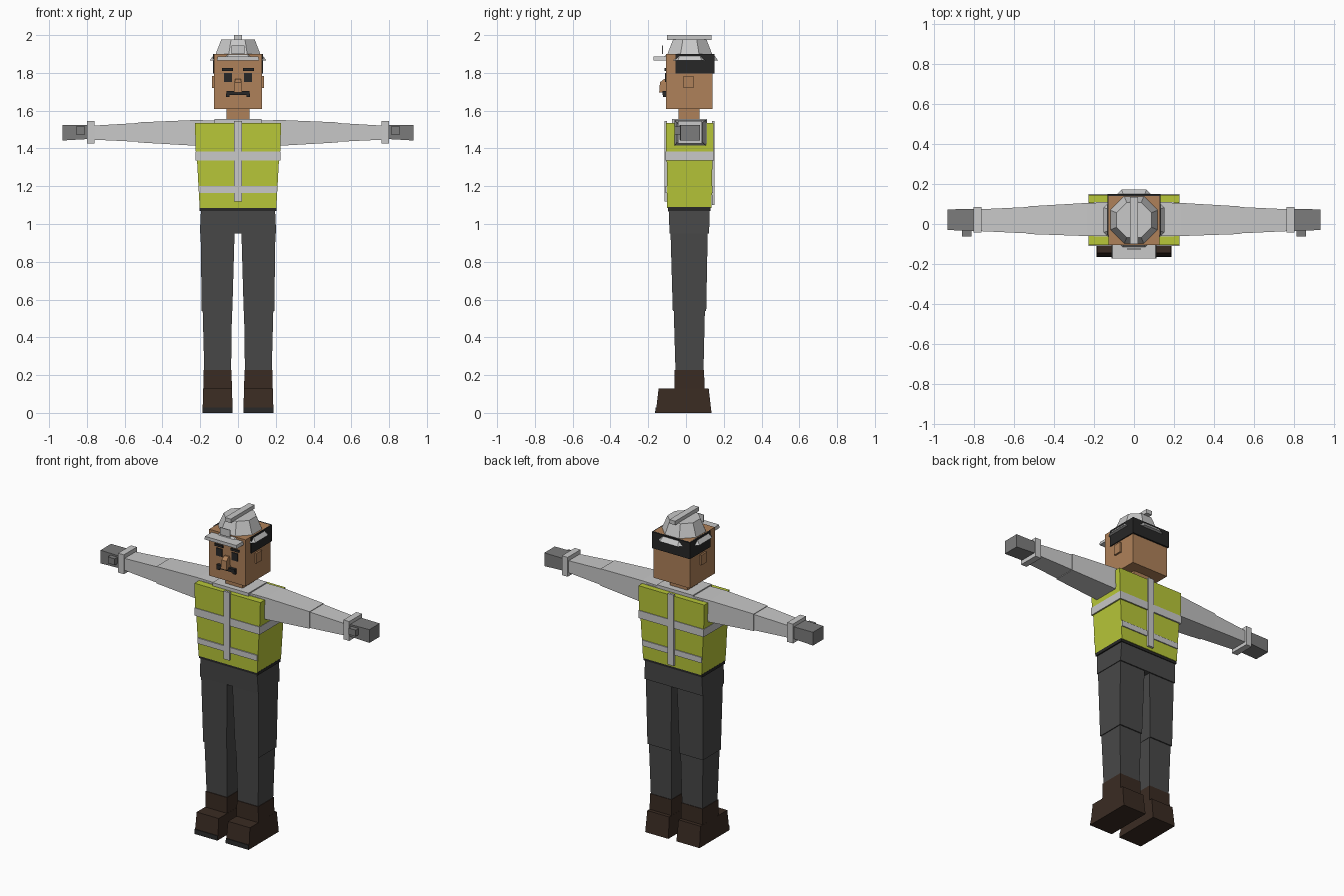
import bpy
import bmesh
import math

cube = bpy.data.objects.get("Cube")
if cube:
    bpy.data.objects.remove(cube, do_unlink=True)


def material(name, r, g, b):
    m = bpy.data.materials.new(name)
    m.use_nodes = True
    m.diffuse_color = (r, g, b, 1)
    m.node_tree.nodes["Principled BSDF"].inputs["Base Color"].default_value = (r, g, b, 1)
    return m


LIME = material("lime", 0.48, 0.57, 0.04)
LIGHT = material("light grey", 0.58, 0.58, 0.58)
TROUSER = material("charcoal", 0.065, 0.065, 0.065)
BROWN = material("dark brown", 0.042, 0.024, 0.016)
SKIN = material("skin", 0.43, 0.22, 0.10)
GLOVE = material("mid grey", 0.2, 0.2, 0.2)
BLACK = material("black", 0.02, 0.02, 0.02)


def finish(name, bm, mat):
    bmesh.ops.recalc_face_normals(bm, faces=bm.faces)
    mesh = bpy.data.meshes.new(name)
    bm.to_mesh(mesh)
    bm.free()
    mesh.materials.append(mat)
    obj = bpy.data.objects.new(name, mesh)
    bpy.context.collection.objects.link(obj)
    return obj


def loft(name, mat, rings):
    """Closed solid through equally sized rings of points."""
    bm = bmesh.new()
    loops = [[bm.verts.new(p) for p in ring] for ring in rings]
    bm.faces.new(loops[0])
    bm.faces.new(loops[-1])
    for a, b in zip(loops, loops[1:]):
        for i in range(len(a)):
            j = (i + 1) % len(a)
            bm.faces.new((a[i], a[j], b[j], b[i]))
    return finish(name, bm, mat)


def tower(name, mat, *levels):
    """Upright block; each level is z, x0, x1, y0, y1."""
    return loft(name, mat, [[(x0, y0, z), (x1, y0, z), (x1, y1, z), (x0, y1, z)]
                            for z, x0, x1, y0, y1 in levels])


def beam(name, mat, *stations):
    """Sideways block; each station is x, y0, y1, z0, z1."""
    return loft(name, mat, [[(x, y0, z0), (x, y1, z0), (x, y1, z1), (x, y0, z1)]
                            for x, y0, y1, z0, z1 in stations])


def box(name, mat, x0, x1, y0, y1, z0, z1):
    return tower(name, mat, (z0, x0, x1, y0, y1), (z1, x0, x1, y0, y1))


def octagon(z, apothem, cy=0.02):
    r = apothem / math.cos(math.pi / 8)
    return [(r * math.cos((k + 0.5) * math.pi / 4),
             cy + r * math.sin((k + 0.5) * math.pi / 4), z) for k in range(8)]


def mirrored(obj):
    """Adds the matching part on the other side and names the pair."""
    base = obj.name
    obj.name = "left_" + base
    bm = bmesh.new()
    bm.from_mesh(obj.data)
    for v in bm.verts:
        v.co.x = -v.co.x
    finish("right_" + base, bm, obj.data.materials[0])


# Legs and boots
mirrored(tower("thigh", TROUSER, (0.54, 0.03, 0.192, -0.07, 0.107), (0.96, 0.018, 0.198, -0.082, 0.115)))
mirrored(tower("shin", TROUSER, (0.2, 0.037, 0.178, -0.055, 0.092), (0.545, 0.032, 0.187, -0.065, 0.1)))
mirrored(tower("boot_shaft", BROWN, (0.1, 0.032, 0.184, -0.062, 0.098), (0.228, 0.034, 0.182, -0.06, 0.096)))
mirrored(tower("boot_foot", BROWN, (0, 0.028, 0.188, -0.16, 0.135), (0.13, 0.032, 0.184, -0.145, 0.12)))
mirrored(tower("toe_sole", BLACK, (0, 0.028, 0.188, -0.164, -0.158), (0.028, 0.029, 0.187, -0.161, -0.155)))

# Hips and belt
tower("hips", TROUSER, (0.95, -0.202, 0.202, -0.087, 0.122), (1.08, -0.196, 0.196, -0.092, 0.126))
box("belt", BLACK, -0.204, 0.204, -0.096, 0.131, 1.07, 1.09)

# Vest body, chest panels and armhole sides
tower("vest_lower", LIME, (1.085, -0.203, 0.203, -0.1, 0.135), (1.34, -0.217, 0.217, -0.102, 0.14))
tower("vest_side_band", LIME, (1.335, -0.222, 0.222, -0.105, 0.145), (1.425, -0.225, 0.225, -0.105, 0.145))
for name, y0, y1 in (("front", -0.105, -0.06), ("back", 0.108, 0.145)):
    tower("vest_chest_" + name, LIME, (1.42, -0.225, 0.225, y0, y1), (1.535, -0.228, 0.228, y0, y1))
box("shirt_chest", LIGHT, -0.2, 0.2, -0.062, 0.11, 1.4, 1.538)
box("shirt_collar", LIGHT, -0.125, 0.125, -0.075, 0.11, 1.5, 1.555)

# Reflective strips
box("chest_strip", LIGHT, -0.226, 0.226, -0.109, 0.149, 1.335, 1.383)
for name, y0, y1 in (("front", -0.108, -0.1), ("back", 0.135, 0.143)):
    box("waist_strip_" + name, LIGHT, -0.206, 0.206, y0, y1, 1.165, 1.2)
for name, y0, y1, z0 in (("front", -0.114, -0.1, 1.12), ("back", 0.138, 0.152, 1.1)):
    box("centre_strip_" + name, LIGHT, -0.02, 0.02, y0, y1, z0, 1.545)

# Arms and hands
mirrored(beam("upper_sleeve", LIGHT, (0.1, -0.06, 0.108, 1.415, 1.548), (0.235, -0.06, 0.105, 1.415, 1.55),
              (0.53, -0.05, 0.088, 1.432, 1.538)))
mirrored(beam("forearm", LIGHT, (0.52, -0.047, 0.085, 1.435, 1.535), (0.78, -0.035, 0.073, 1.447, 1.52)))
mirrored(box("cuff", LIGHT, 0.76, 0.8, -0.043, 0.085, 1.425, 1.546))
mirrored(beam("hand", GLOVE, (0.79, -0.035, 0.075, 1.45, 1.525), (0.93, -0.03, 0.073, 1.442, 1.525)))
mirrored(box("thumb", GLOVE, 0.81, 0.858, -0.062, -0.02, 1.475, 1.515))

# Neck and head
box("neck", SKIN, -0.06, 0.06, -0.04, 0.072, 1.53, 1.62)
box("head", SKIN, -0.126, 0.126, -0.105, 0.14, 1.61, 1.9)
mirrored(box("ear", SKIN, 0.12, 0.137, -0.012, 0.04, 1.72, 1.783))
tower("nose", SKIN, (1.695, -0.021, 0.021, -0.142, -0.1), (1.75, -0.018, 0.018, -0.138, -0.1),
      (1.768, -0.015, 0.015, -0.115, -0.1))

# Face details
mirrored(box("eye", BLACK, 0.033, 0.074, -0.11, -0.102, 1.752, 1.8))
mirrored(box("eyebrow", BLACK, 0.027, 0.085, -0.113, -0.104, 1.811, 1.825))
box("moustache", BLACK, -0.062, 0.062, -0.124, -0.1, 1.682, 1.704)
mirrored(box("moustache_tip", BLACK, 0.045, 0.064, -0.121, -0.1, 1.672, 1.69))

# Hair around the sides and back
mirrored(box("side_hair", BLACK, 0.122, 0.132, -0.055, 0.15, 1.798, 1.9))
box("back_hair", BLACK, -0.132, 0.132, 0.138, 0.15, 1.798, 1.9)

# Hard hat
loft("helmet_brim", LIGHT, [octagon(1.865, 0.151), octagon(1.897, 0.126)])
loft("helmet_dome", LIGHT, [octagon(1.89, 0.122), octagon(1.978, 0.088)])
box("helmet_ridge", LIGHT, -0.02, 0.02, -0.1, 0.135, 1.975, 2.0)
tower("helmet_peak", LIGHT, (1.866, -0.112, 0.112, -0.172, -0.08), (1.886, -0.108, 0.108, -0.172, -0.08))
box("helmet_badge", LIGHT, -0.035, 0.035, -0.128, -0.123, 1.9, 1.945)
